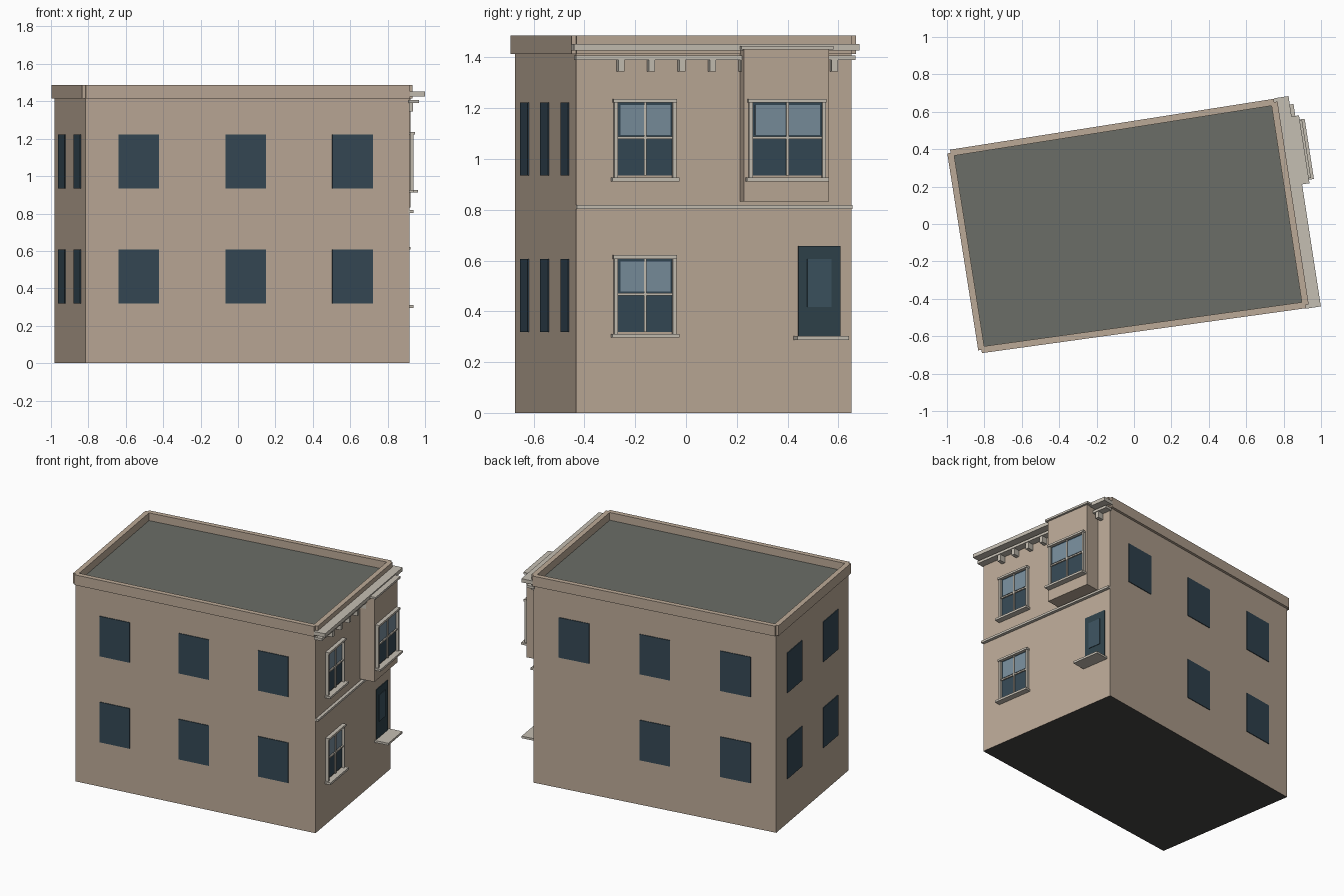
import bpy, bmesh
from mathutils import Vector

if "Cube" in bpy.data.objects:
    bpy.data.objects.remove(bpy.data.objects["Cube"])

def material(name, r, g, b):
    m = bpy.data.materials.new(name)
    m.diffuse_color = (r, g, b, 1)
    m.use_nodes = True
    m.node_tree.nodes["Principled BSDF"].inputs["Base Color"].default_value = m.diffuse_color
    return m

WALL = material("plaster", 0.50, 0.40, 0.31)
TRIM = material("stone_trim", 0.56, 0.52, 0.45)
ROOF = material("roofing", 0.145, 0.155, 0.135)
BASE = material("underside", 0.06, 0.058, 0.054)
GLASS = material("dark_glass", 0.035, 0.065, 0.09)
PANE = material("light_glass", 0.19, 0.27, 0.33)
DOOR = material("door_paint", 0.028, 0.055, 0.07)
DOORPANE = material("door_pane", 0.045, 0.085, 0.115)

# Slightly skewed footprint, counter-clockwise from front left
FL, FR = Vector((-0.8155, -0.673)), Vector((0.917, -0.433))
BR, BL = Vector((0.75, 0.652)), Vector((-0.981, 0.380))
FOOT = [FL, FR, BR, BL]
EAVE = 1.414

def prism(name, pts, z0, z1, mat):
    """Solid with plan outline pts between two heights."""
    bm = bmesh.new()
    lo = [bm.verts.new((p[0], p[1], z0)) for p in pts]
    hi = [bm.verts.new((p[0], p[1], z1)) for p in pts]
    n = len(pts)
    bm.faces.new(lo[::-1])
    bm.faces.new(hi)
    for i in range(n):
        j = (i + 1) % n
        bm.faces.new((lo[i], lo[j], hi[j], hi[i]))
    bmesh.ops.recalc_face_normals(bm, faces=bm.faces)
    me = bpy.data.meshes.new(name)
    bm.to_mesh(me)
    bm.free()
    me.materials.append(mat)
    ob = bpy.data.objects.new(name, me)
    bpy.context.collection.objects.link(ob)
    return ob

class Wall:
    """Places boxes by distance along a wall, height and outward offset."""
    def __init__(self, a, b):
        self.a, self.length = a, (b - a).length
        self.d = (b - a).normalized()
        self.n = Vector((self.d.y, -self.d.x))

    def box(self, name, s0, s1, z0, z1, o0, o1, mat):
        at = lambda s, o: self.a + self.d * s + self.n * o
        return prism(name, [at(s0, o1), at(s1, o1), at(s1, o0), at(s0, o0)], z0, z1, mat)

front, facade, back, left = [Wall(FOOT[i], FOOT[(i + 1) % 4]) for i in range(4)]

# Main block, with a dark underside
body = prism("main_block", FOOT, 0, EAVE, WALL)
body.data.materials.append(BASE)
for p in body.data.polygons:
    if p.normal.z < -0.5:
        p.material_index = 1

# Roof deck and parapets
prism("roof_deck", FOOT, EAVE, 1.432, ROOF)
for label, w in (("front", front), ("facade", facade), ("back", back), ("left", left)):
    w.box(label + "_parapet", 0, w.length, EAVE, 1.487, -0.0175, 0.0175, WALL)

# Plain windows on the three secondary walls
FLOORS = ((0.319, 0.607), (0.935, 1.222))
for label, w, spots in (("front", front, (0.164, 0.494, 0.824)),
                        ("back", back, (0.167, 0.5, 0.833)),
                        ("left", left, (0.25, 0.75))):
    for level, (z0, z1) in enumerate(FLOORS):
        for k, t in enumerate(spots):
            if label == "back" and level == 0 and k == 0:
                continue
            c = t * w.length
            w.box(f"{label}_window", c - 0.1095, c + 0.1095, z0, z1, -0.005, 0.005, GLASS)

def fbox(name, y0, y1, z0, z1, o0, o1, mat):
    """Facade box whose outer face spans y0..y1 in side view."""
    s = lambda y: (y - FR.y - facade.n.y * o1) / facade.d.y
    return facade.box(name, s(y0), s(y1), z0, z1, o0, o1, mat)

def sash_window(label, y0, y1, z0, z1, o):
    """Two-light sash window with trim, standing on a surface at offset o."""
    c, m, g = (y0 + y1) / 2, z0 + 0.148, 0.014
    fbox(label + "_glass", y0, y1, z0, z1, o - 0.005, o + 0.005, GLASS)
    fbox(label + "_upper_pane", y0 + 0.01, y1 - 0.01, m + 0.012, z1 - 0.01, o, o + 0.008, PANE)
    fbox(label + "_mullion", c - 0.005, c + 0.005, z0, z1, o, o + 0.014, TRIM)
    fbox(label + "_meeting_rail", y0, y1, m - 0.005, m + 0.005, o, o + 0.014, TRIM)
    for a, b in ((y0 - g, y0), (y1, y1 + g)):
        fbox(label + "_jamb", a, b, z0 - 0.01, z1, o, o + 0.02, TRIM)
    fbox(label + "_header", y0 - 0.017, y1 + 0.017, z1, z1 + 0.014, o, o + 0.027, TRIM)
    fbox(label + "_sill", y0 - 0.022, y1 + 0.026, z0 - 0.023, z0 - 0.008, o, o + 0.042, TRIM)

# Projecting bay with cap
BAY = 0.105
fbox("bay", 0.228, 0.563, 0.832, 1.431, -0.02, BAY, WALL)
fbox("bay_cap", 0.218, 0.581, 1.431, 1.445, -0.005, BAY + 0.015, TRIM)

# Facade windows
for z0, z1 in FLOORS:
    sash_window("facade_window", -0.268, -0.052, z0, z1, 0)
sash_window("bay_window", 0.263, 0.537, *FLOORS[1], BAY)

# Door and step
fbox("door", 0.443, 0.608, 0.30, 0.658, -0.005, 0.006, DOOR)
fbox("door_pane", 0.478, 0.573, 0.418, 0.607, 0, 0.010, DOORPANE)
fbox("door_step", 0.439, 0.642, 0.287, 0.302, -0.005, 0.10, TRIM)

# Belt course, cornice and brackets
L = facade.length
facade.box("belt_course", 0, L, 0.804, 0.819, -0.005, 0.022, TRIM)
facade.box("cornice", -0.02, L + 0.02, 1.427, 1.453, 0, 0.08, TRIM)
facade.box("cornice_molding", -0.008, L + 0.008, 1.390, 1.408, -0.005, 0.05, TRIM)
for i in range(8):
    y = -0.254 + 0.12 * i
    fbox("cornice_bracket", y - 0.012, y + 0.012, 1.345, 1.390, -0.005, 0.045, TRIM)
